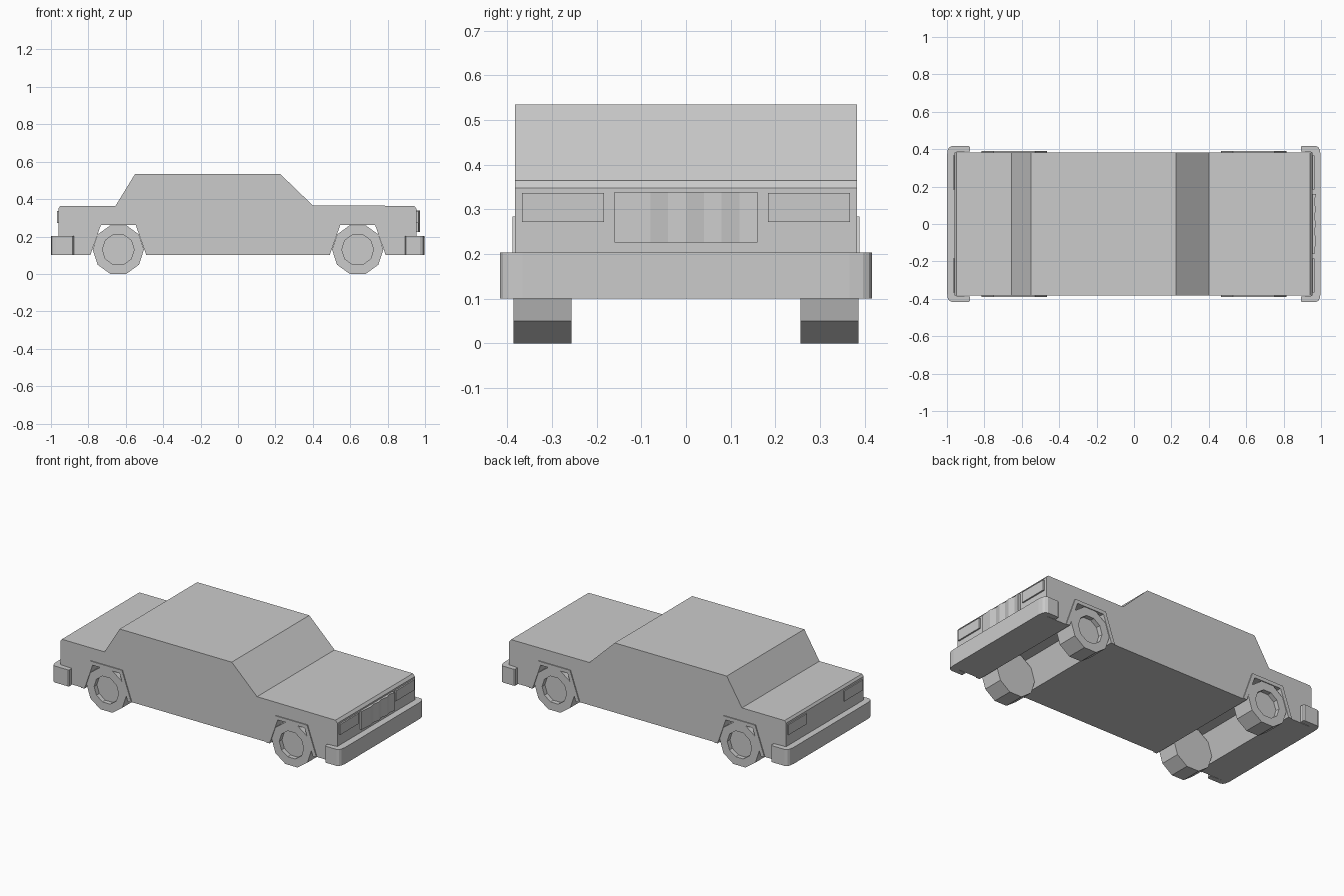
import bpy, bmesh, math
from mathutils import Vector

old = bpy.data.objects.get("Cube")
if old:
    bpy.data.objects.remove(old, do_unlink=True)

grey = bpy.data.materials.new("plain grey")
grey.use_nodes = True
grey.diffuse_color = (0.6, 0.6, 0.6, 1)
grey.node_tree.nodes["Principled BSDF"].inputs["Base Color"].default_value = (0.6, 0.6, 0.6, 1)


def finish(name, bm):
    bmesh.ops.recalc_face_normals(bm, faces=bm.faces)
    mesh = bpy.data.meshes.new(name)
    bm.to_mesh(mesh)
    bm.free()
    mesh.materials.append(grey)
    obj = bpy.data.objects.new(name, mesh)
    bpy.context.collection.objects.link(obj)
    return obj


def extrude(name, points, low, high, axis):
    """Sweep an outline along y (outline in x, z) or z (outline in x, y)."""
    bm = bmesh.new()
    if axis == "y":
        verts = [bm.verts.new((a, low, b)) for a, b in points]
        move = Vector((0, high - low, 0))
    else:
        verts = [bm.verts.new((a, b, low)) for a, b in points]
        move = Vector((0, 0, high - low))
    face = bm.faces.new(verts)
    top = bmesh.ops.extrude_face_region(bm, geom=[face], use_keep_orig=True)
    moved = [g for g in top["geom"] if isinstance(g, bmesh.types.BMVert)]
    bmesh.ops.translate(bm, verts=moved, vec=move)
    return finish(name, bm)


AXLES = {"rear": -0.64, "front": 0.64}
HALF = 0.383
FLOOR = 0.10


def arch(x, bottom, top, height):
    return [(x - bottom, FLOOR), (x - top, height), (x + top, height), (x + bottom, FLOOR)]


# Body: side outline with both wheel wells cut through the full width
roof_line = [(0.955, FLOOR), (0.955, 0.348), (0.942, 0.364), (0.40, 0.366), (0.225, 0.535),
             (-0.55, 0.535), (-0.655, 0.364), (-0.95, 0.364), (-0.96, 0.35), (-0.96, FLOOR)]
wells = [p for x in AXLES.values() for p in arch(x, 0.15, 0.093, 0.262)]
extrude("body", roof_line + wells, -HALF, HALF, "y")


# Wheel: ten-sided drum with a dished outer face
def wheel(name, x, side):
    bm = bmesh.new()
    rings = [(0.137, 0.256), (0.137, 0.386), (0.085, 0.386), (0.085, 0.358)]
    loops = []
    for radius, y in rings:
        angles = [math.tau * i / 10 for i in range(10)]
        loops.append([bm.verts.new((x + radius * math.cos(a), side * y,
                                    0.13 + radius * math.sin(a))) for a in angles])
    for inner, outer in zip(loops, loops[1:]):
        for i in range(10):
            j = (i + 1) % 10
            bm.faces.new((inner[i], inner[j], outer[j], outer[i]))
    bm.faces.new(loops[0])
    bm.faces.new(loops[-1])
    return finish(name, bm)


for end, x in AXLES.items():
    for side_name, side in (("right", -1), ("left", 1)):
        wheel(f"{end}_{side_name}_wheel", x, side)
        # Thin lip around each wheel opening
        lip = arch(x, 0.175, 0.11, 0.284) + arch(x, 0.15, 0.093, 0.262)[::-1]
        extrude(f"{end}_{side_name}_arch_lip", lip, side * HALF, side * 0.389, "y")


# Bumpers: bars with rounded corners that wrap around the sides
def bumper(name, tip, inner, arm, sign):
    half = [(inner, HALF), (arm, HALF + 0.005), (arm, 0.411), (arm + 0.006, 0.417),
            (tip - 0.026, 0.417), (tip - 0.012, 0.41), (tip - 0.004, 0.396), (tip, 0.366)]
    outline = half + [(x, -y) for x, y in reversed(half)]
    extrude(name, [(sign * x, y) for x, y in outline], FLOOR, 0.203, "z")


bumper("front_bumper", 0.998, 0.955, 0.892, 1)
bumper("rear_bumper", 1.0, 0.96, 0.878, -1)


# Lamps: thin plates on both ends
def plate(name, x0, x1, y0, y1):
    extrude(name, [(x0, y0), (x1, y0), (x1, y1), (x0, y1)], 0.272, 0.337, "z")


for side_name, side in (("right", -1), ("left", 1)):
    plate(f"{side_name}_headlamp", 0.955, 0.964, side * 0.184, side * 0.367)
    plate(f"{side_name}_tail_lamp", -0.96, -0.967, side * 0.184, side * 0.367)

# Grille: pleated panel between the headlamps
pleats = [(0.965, -0.16)] + [(0.973 if i % 2 == 0 else 0.964, -0.08 + 0.04 * i) for i in range(7)]
extrude("grille", [(0.955, -0.16)] + pleats + [(0.955, 0.16)], 0.225, 0.339, "z")
